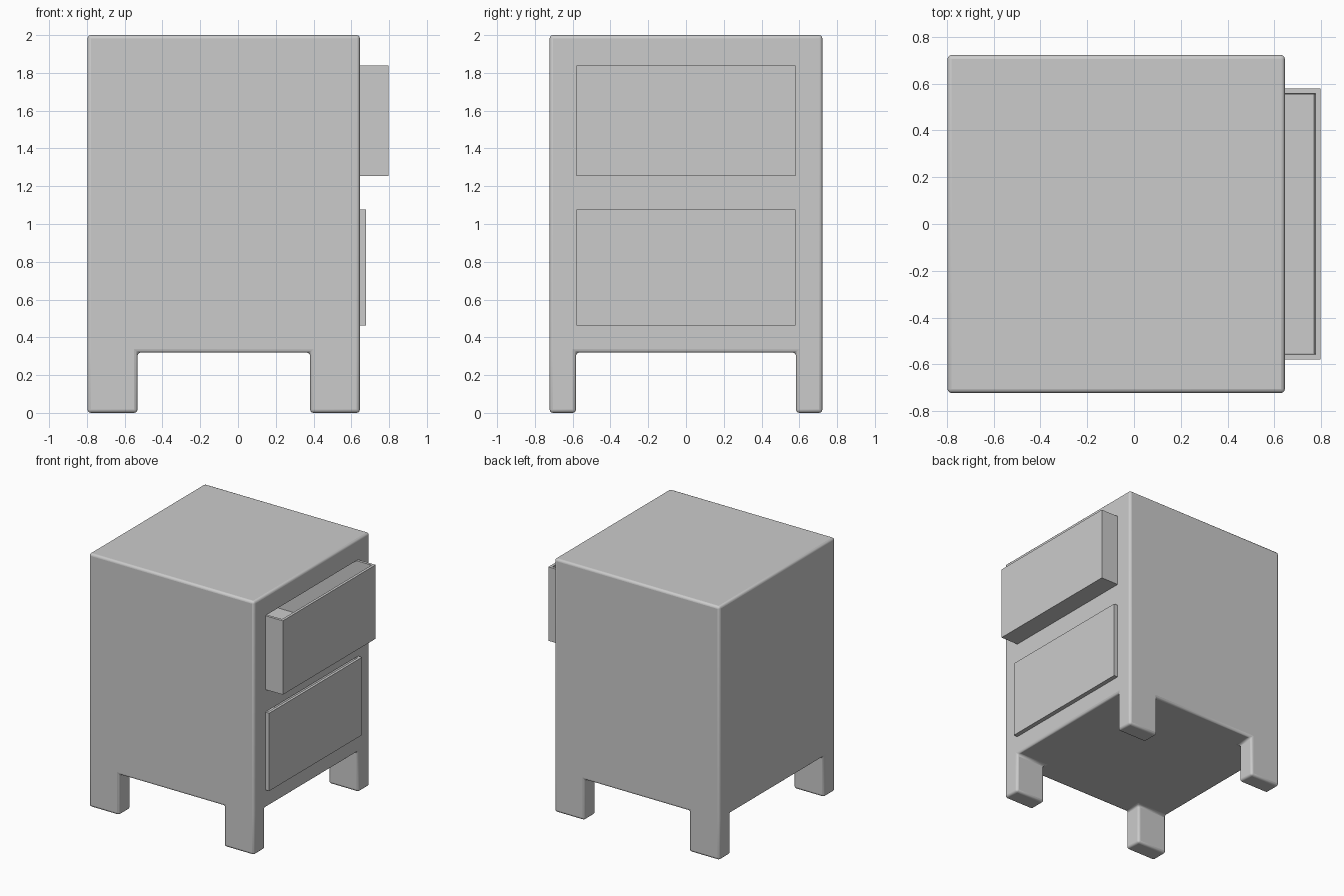
import bpy, bmesh
from mathutils import Vector

if "Cube" in bpy.data.objects:
    bpy.data.objects.remove(bpy.data.objects["Cube"])

X0, X1, Y, ZB, ZT = -0.797, 0.645, 0.722, 0.32, 2.0


def add_box(bm, lo, hi):
    lo, hi = Vector(lo), Vector(hi)
    verts = bmesh.ops.create_cube(bm, size=1)["verts"]
    for v in verts:
        v.co = Vector(((lo[i] + hi[i]) / 2 + v.co[i] * (hi[i] - lo[i])) for i in range(3))
    return verts


def finish(bm, name):
    bmesh.ops.recalc_face_normals(bm, faces=bm.faces[:])
    mesh = bpy.data.meshes.new(name)
    bm.to_mesh(mesh)
    bm.free()
    ob = bpy.data.objects.new(name, mesh)
    bpy.context.collection.objects.link(ob)
    return ob


# Cabinet with four legs pulled out of the bottom corners
bm = bmesh.new()
add_box(bm, (X0, -Y, ZB), (X1, Y, ZT))
for co, no in (((-0.532, 0, 0), (1, 0, 0)), ((0.382, 0, 0), (1, 0, 0)),
               ((0, -0.582, 0), (0, 1, 0)), ((0, 0.582, 0), (0, 1, 0))):
    bmesh.ops.bisect_plane(bm, geom=bm.verts[:] + bm.edges[:] + bm.faces[:],
                           plane_co=co, plane_no=no)
bm.normal_update()
corners = []
for f in bm.faces:
    c = f.calc_center_median()
    if f.normal.z < -0.9 and abs(c.y) > 0.6 and (c.x < -0.55 or c.x > 0.4):
        corners.append(f)
legs = bmesh.ops.extrude_discrete_faces(bm, faces=corners)["faces"]
for f in legs:
    for v in f.verts:
        v.co.z = 0
bmesh.ops.dissolve_limit(bm, angle_limit=0.02, verts=bm.verts[:], edges=bm.edges[:])
cabinet = finish(bm, "cabinet")
bev = cabinet.modifiers.new("rounded_edges", "BEVEL")
bev.width, bev.segments, bev.limit_method = 0.018, 3, "ANGLE"


# Open-topped drawers, each sliding in a pocket cut into the cabinet
def drawer(name, front, z0, z1):
    back, half, t = front - 1.3, 0.579, 0.03
    bm = bmesh.new()
    add_box(bm, (back, -half, z0), (front, half, z1))
    bm.normal_update()
    top = [f for f in bm.faces if f.normal.z > 0.9]
    bmesh.ops.inset_region(bm, faces=top, thickness=t)
    hole = bmesh.ops.extrude_discrete_faces(bm, faces=top)["faces"]
    for v in hole[0].verts:
        v.co.z = z0 + t
        v.co.y *= 0.99
        v.co.x += -0.006 if v.co.x > front - 0.5 else 0.006
    finish(bm, name)

    gap = 0.001
    bm = bmesh.new()
    add_box(bm, (-0.7, -half - gap, z0 - gap), (1.0, half + gap, z1 + gap))
    cutter = finish(bm, name + "_pocket_cutter")
    cutter.hide_render = True
    cutter.hide_set(True)
    cut = cabinet.modifiers.new(name + "_pocket", "BOOLEAN")
    cut.operation, cut.solver, cut.object = "DIFFERENCE", "EXACT", cutter


drawer("upper_drawer", 0.797, 1.255, 1.838)
drawer("lower_drawer", 0.678, 0.463, 1.077)

# Smooth shading on the rounded cabinet edges only
bpy.context.view_layer.objects.active = cabinet
cabinet.select_set(True)
bpy.ops.object.shade_smooth_by_angle(angle=0.7)
